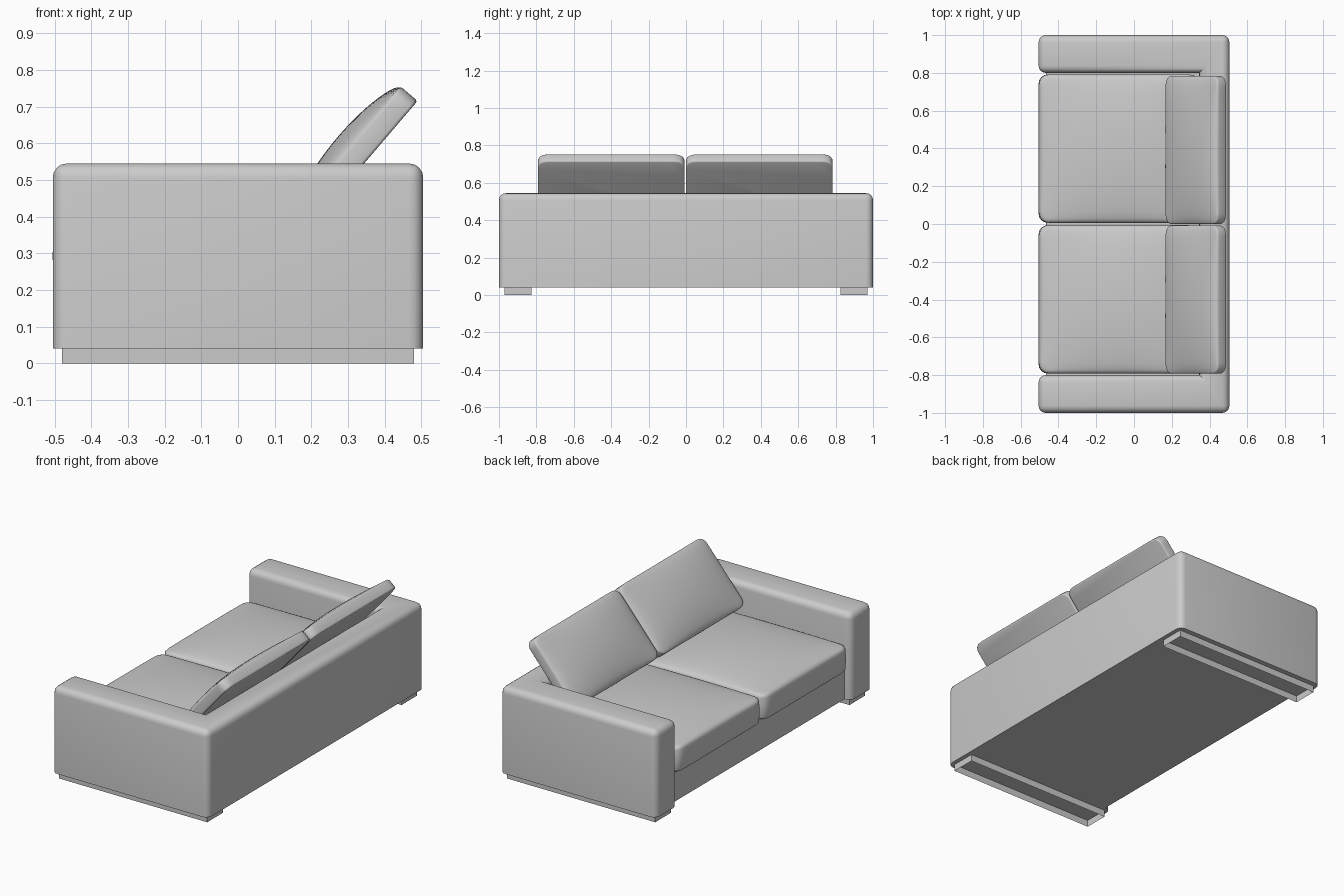
import bpy, bmesh, math
from mathutils import Matrix, Vector

if "Cube" in bpy.data.objects:
    bpy.data.objects.remove(bpy.data.objects["Cube"])


def finish(bm, name, matrix=None):
    bmesh.ops.recalc_face_normals(bm, faces=bm.faces[:])
    mesh = bpy.data.meshes.new(name)
    bm.to_mesh(mesh)
    bm.free()
    ob = bpy.data.objects.new(name, mesh)
    if matrix is not None:
        ob.matrix_world = matrix
    bpy.context.collection.objects.link(ob)
    bpy.ops.object.select_all(action='DESELECT')
    ob.select_set(True)
    bpy.context.view_layer.objects.active = ob
    bpy.ops.object.shade_smooth_by_angle(angle=math.radians(35))
    return ob


def box(x0, x1, y0, y1, z0, z1):
    bm = bmesh.new()
    bmesh.ops.create_cube(bm, size=1, matrix=Matrix.Translation(
        ((x0 + x1) / 2, (y0 + y1) / 2, (z0 + z1) / 2)) @ Matrix.Diagonal((x1 - x0, y1 - y0, z1 - z0, 1)))
    return bm


def cushion(name, sx, sy, h, dome, r, bevel, matrix, puff=0.0):
    """Flat-bottomed pad with rounded plan corners and a domed top."""
    bm = bmesh.new()
    bmesh.ops.create_grid(bm, x_segments=28, y_segments=28, size=1)
    for v in bm.verts:
        u, w = v.co.x, v.co.y
        x, y = u * sx / 2, w * sy / 2
        a, b = abs(x) - (sx / 2 - r), abs(y) - (sy / 2 - r)
        if a > 0 and b > 0:
            k = max(a, b) / math.hypot(a, b)
            x = math.copysign(sx / 2 - r + a * k, x)
            y = math.copysign(sy / 2 - r + b * k, y)
        lift = ((1 - u * u) * (1 - w * w)) ** 0.65 if abs(u) < 0.9999 and abs(w) < 0.9999 else 0
        v.co = (x, y, h + dome * lift)
    rim = [e for e in bm.edges if e.is_boundary]
    # two wall strips, the middle one puffed out
    for z, s in ((h * 0.5, puff), (0, 0)):
        new = bmesh.ops.extrude_edge_only(bm, edges=rim)['geom']
        rim = [g for g in new if isinstance(g, bmesh.types.BMEdge)]
        for v in (g for g in new if isinstance(g, bmesh.types.BMVert)):
            v.co.x = math.copysign(abs(v.co.x) + (s if s else -puff), v.co.x)
            v.co.z = z
    bmesh.ops.contextual_create(bm, geom=rim)
    bmesh.ops.recalc_face_normals(bm, faces=bm.faces[:])
    sharp = [e for e in bm.edges if e.is_manifold and e.calc_face_angle() > math.radians(40)]
    bmesh.ops.bevel(bm, geom=sharp, offset=bevel, segments=3, profile=0.5,
                    affect='EDGES', clamp_overlap=True)
    return finish(bm, name, matrix)


# U-shaped frame: both arms and the back in one piece
Z0, Z1 = 0.04, 0.545
outline = [(-0.505, -1), (0.505, -1), (0.505, 1), (-0.505, 1),
           (-0.505, 0.8), (0.345, 0.8), (0.345, -0.8), (-0.505, -0.8)]
bm = bmesh.new()
f = bm.faces.new([bm.verts.new((x, y, Z0)) for x, y in outline])
ext = bmesh.ops.extrude_face_region(bm, geom=[f], use_keep_orig=True)['geom']
bmesh.ops.translate(bm, vec=(0, 0, Z1 - Z0), verts=[g for g in ext if isinstance(g, bmesh.types.BMVert)])
bmesh.ops.recalc_face_normals(bm, faces=bm.faces[:])
edges = [e for e in bm.edges
         if max(v.co.z for v in e.verts) > Z0 + 0.01
         and not all(abs(v.co.x - 0.345) < 1e-4 and v.co.z is not None for v in e.verts
                     if abs(e.verts[0].co.z - e.verts[1].co.z) > 0.1)
         or (all(v.co.z > Z0 + 0.01 for v in e.verts))]
bmesh.ops.bevel(bm, geom=edges, offset=0.038, segments=4, profile=0.5, affect='EDGES')
finish(bm, "arms_and_back")

# Base under the seat
bm = box(-0.465, 0.345, -0.8, 0.8, Z0, 0.235)
front = [e for e in bm.edges if all(v.co.x < 0 and v.co.z > 0.1 for v in e.verts)]
bmesh.ops.bevel(bm, geom=front, offset=0.015, segments=3, profile=0.5, affect='EDGES')
finish(bm, "seat_base")

# Long hollow feet, open underneath
for side, label in ((-1, "right"), (1, "left")):
    y0, y1 = sorted((side * 0.825, side * 0.97))
    bm = box(-0.48, 0.48, y0, y1, 0, Z0)
    bmesh.ops.delete(bm, geom=[f for f in bm.faces if f.calc_center_median().z < 0.001], context='FACES')
    finish(bm, "foot_" + label)

# Seat and back cushions
ang = math.radians(49.5)
for side, label in ((-1, "right"), (1, "left")):
    cushion("seat_cushion_" + label, 0.84, 0.786, 0.145, 0.045, 0.05, 0.016,
            Matrix.Translation((-0.08, side * 0.399, 0.22)), 0.006)
    cushion("back_cushion_" + label, 0.43, 0.785, 0.06, 0.042, 0.045, 0.008,
            Matrix.Translation((0.35, side * 0.396 - 0.004, 0.552)) @ Matrix.Rotation(-ang, 4, 'Y'))
